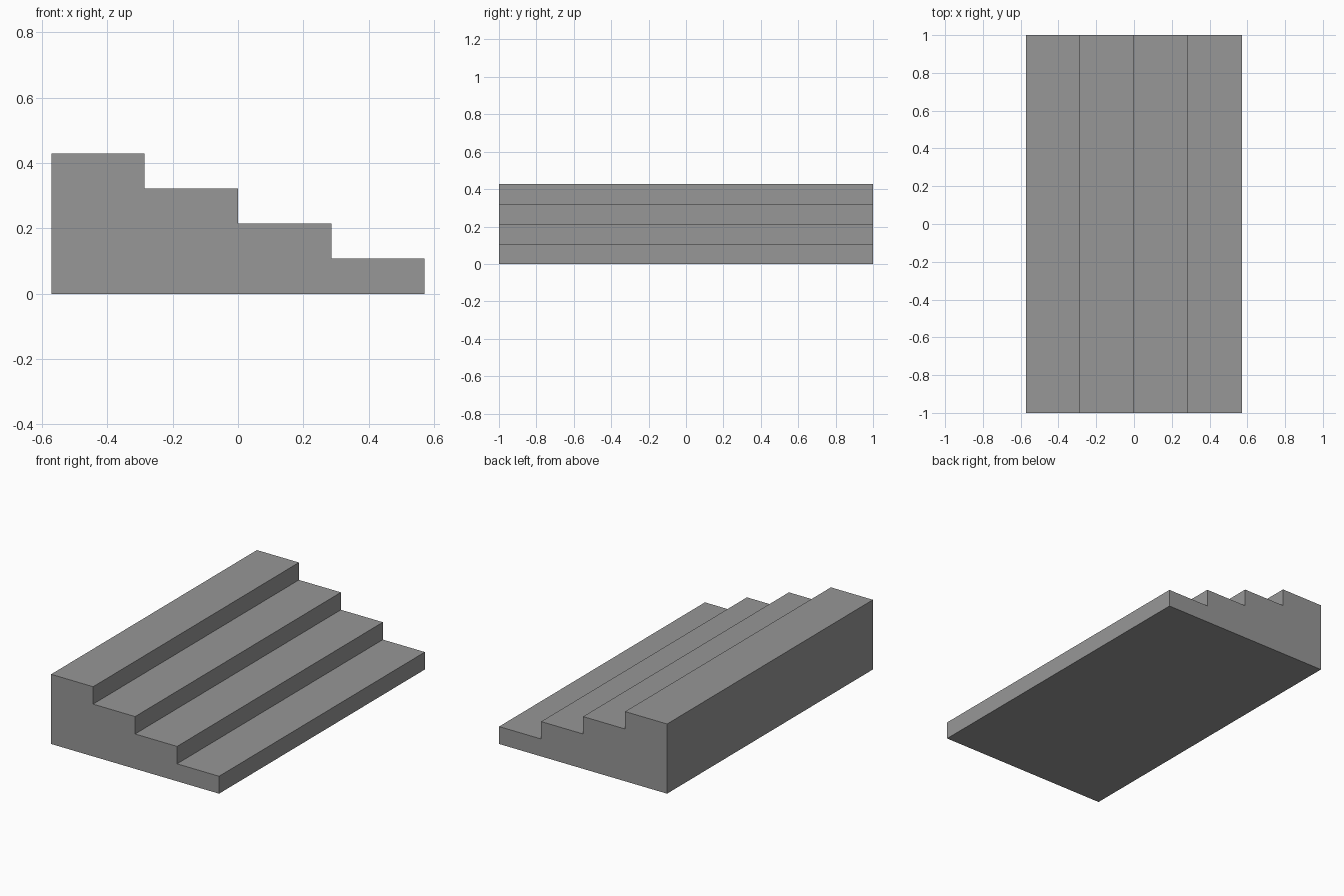
import bpy
import bmesh

cube = bpy.data.objects.get("Cube")
if cube:
    bpy.data.objects.remove(cube, do_unlink=True)

STEPS = 4
TREAD = 2 / 7
RISE = 3 / 28
LENGTH = 2.0

# Plain grey material
grey = bpy.data.materials.new("stone grey")
grey.use_nodes = True
colour = (0.31, 0.31, 0.31, 1)
grey.diffuse_color = colour
grey.node_tree.nodes["Principled BSDF"].inputs["Base Color"].default_value = colour

# Stair profile, climbing towards -x
left = -STEPS * TREAD / 2
profile = [(left, 0)]
for i in range(STEPS):
    height = (STEPS - i) * RISE
    profile += [(left + i * TREAD, height), (left + (i + 1) * TREAD, height)]
profile.append((-left, 0))

# Extrude the profile along y into one solid flight
bm = bmesh.new()
end = bm.faces.new([bm.verts.new((x, -LENGTH / 2, z)) for x, z in profile])
extruded = bmesh.ops.extrude_face_region(bm, geom=[end], use_keep_orig=True)
moved = [v for v in extruded["geom"] if isinstance(v, bmesh.types.BMVert)]
bmesh.ops.translate(bm, verts=moved, vec=(0, LENGTH, 0))
bmesh.ops.recalc_face_normals(bm, faces=bm.faces)

mesh = bpy.data.meshes.new("stair_flight")
bm.to_mesh(mesh)
bm.free()
mesh.materials.append(grey)
stairs = bpy.data.objects.new("stair_flight", mesh)
bpy.context.collection.objects.link(stairs)
